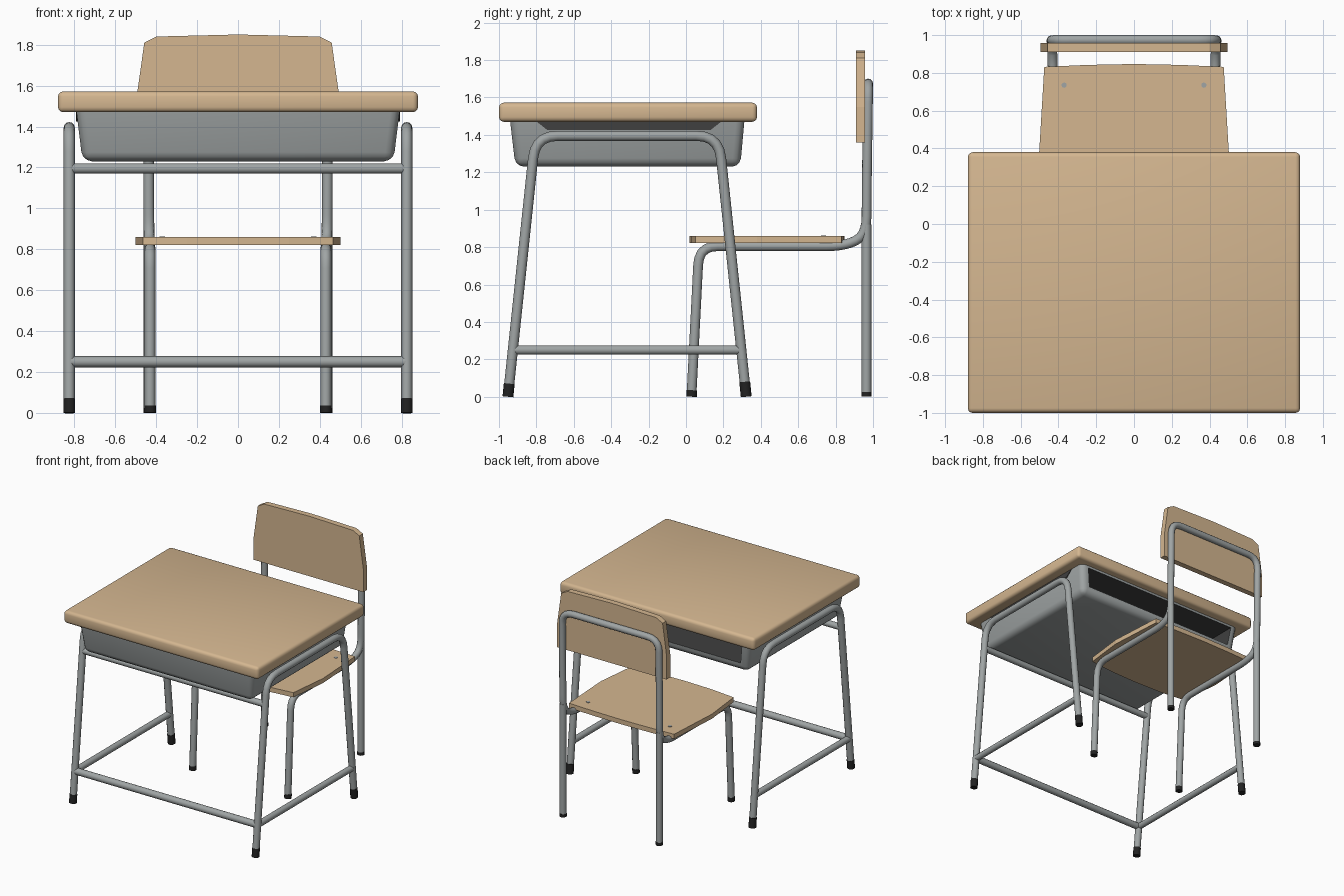
import bpy, bmesh, math
from mathutils import Vector

if "Cube" in bpy.data.objects:
    bpy.data.objects.remove(bpy.data.objects["Cube"])


def material(name, rgb):
    m = bpy.data.materials.new(name)
    m.diffuse_color = (*rgb, 1)
    m.use_nodes = True
    m.node_tree.nodes["Principled BSDF"].inputs["Base Color"].default_value = m.diffuse_color
    return m


WOOD = material("light wood", (0.66, 0.47, 0.28))
METAL = material("grey metal", (0.35, 0.375, 0.375))
RUBBER = material("black rubber", (0.016, 0.016, 0.016))
DARK = material("dark interior", (0.05, 0.05, 0.05))


def finish(name, bm, *mats, smooth=None):
    me = bpy.data.meshes.new(name)
    bm.normal_update()
    bm.to_mesh(me)
    bm.free()
    ob = bpy.data.objects.new(name, me)
    bpy.context.collection.objects.link(ob)
    for m in mats:
        me.materials.append(m)
    if smooth:
        bpy.ops.object.select_all(action='DESELECT')
        ob.select_set(True)
        bpy.context.view_layer.objects.active = ob
        bpy.ops.object.shade_smooth_by_angle(angle=math.radians(smooth))
    return ob


def tube(name, pts, r, mat=METAL, bend=0.0):
    """Round tube along a path whose inner corners are filleted."""
    pts = [Vector(p) for p in pts]
    path = [pts[0]]
    for a, b, c in zip(pts, pts[1:], pts[2:]):
        p = b + (a - b).normalized() * min(bend, (a - b).length * 0.48)
        q = b + (c - b).normalized() * min(bend, (c - b).length * 0.48)
        for i in range(6):
            t = i / 5
            path.append(p * (1 - t) ** 2 + b * 2 * t * (1 - t) + q * t * t)
    path.append(pts[-1])
    cu = bpy.data.curves.new(name, 'CURVE')
    cu.dimensions = '3D'
    cu.bevel_depth = r
    cu.bevel_resolution = 4
    cu.use_fill_caps = True
    sp = cu.splines.new('POLY')
    sp.points.add(len(path) - 1)
    for s, p in zip(sp.points, path):
        s.co = (*p, 1)
    tmp = bpy.data.objects.new(name + "_path", cu)
    bpy.context.collection.objects.link(tmp)
    dg = bpy.context.evaluated_depsgraph_get()
    me = bpy.data.meshes.new_from_object(tmp.evaluated_get(dg))
    bpy.data.objects.remove(tmp)
    bm = bmesh.new()
    bm.from_mesh(me)
    bmesh.ops.remove_doubles(bm, verts=bm.verts, dist=1e-5)
    bmesh.ops.recalc_face_normals(bm, faces=bm.faces)
    return finish(name, bm, mat, smooth=40)


def slab(name, pts, depth, mat):
    """Extrude a flat outline by a depth vector."""
    bm = bmesh.new()
    f = bm.faces.new([bm.verts.new(p) for p in pts])
    g = bmesh.ops.extrude_face_region(bm, geom=[f])
    bmesh.ops.translate(bm, vec=depth,
                        verts=[v for v in g['geom'] if isinstance(v, bmesh.types.BMVert)])
    bmesh.ops.recalc_face_normals(bm, faces=bm.faces)
    return finish(name, bm, mat)


def mirrored(half):
    """Close a right-hand outline by mirroring it in x."""
    return half + [(-x, y) for x, y in reversed(half) if x > 0]


def block(bottom, top):
    """Tapered block; each end is (x half width, y min, y max, z)."""
    bm = bmesh.new()
    rings = [[bm.verts.new(p) for p in ((-x, a, z), (x, a, z), (x, b, z), (-x, b, z))]
             for x, a, b, z in (bottom, top)]
    bm.faces.new(rings[0][::-1])
    bm.faces.new(rings[1])
    for i in range(4):
        j = (i + 1) % 4
        bm.faces.new((rings[0][i], rings[0][j], rings[1][j], rings[1][i]))
    return bm


# desk top with rounded edges
bm = block((0.88, -1.0, 0.38, 1.47), (0.88, -1.0, 0.38, 1.572))
bmesh.ops.bevel(bm, geom=bm.edges[:], offset=0.025, segments=3, profile=0.5, affect='EDGES')
finish("desk_top", bm, WOOD, smooth=50)

# book tray: tapered pan, rounded below, open toward the chair
bm = block((0.76, -0.912, 0.29, 1.23), (0.79, -0.94, 0.312, 1.472))
edges = [e for e in bm.edges if min(v.co.z for v in e.verts) < 1.3]
bmesh.ops.bevel(bm, geom=edges, offset=0.045, segments=3, profile=0.5, affect='EDGES')
bm.normal_update()
back = max(bm.faces, key=lambda f: f.normal.y * f.calc_area())
bmesh.ops.inset_individual(bm, faces=[back], thickness=0.03)
hole = bmesh.ops.extrude_discrete_faces(bm, faces=[back])['faces'][0]
bmesh.ops.translate(bm, vec=(0, -1.1, 0), verts=hole.verts)
hole.material_index = 1
for e in hole.edges:
    for f in e.link_faces:
        f.material_index = 1
finish("book_tray", bm, METAL, DARK, smooth=40)

# desk frame, both sides
Y0, R = -0.315, 0.027
for s, side in ((-1, "left"), (1, "right")):
    x = s * 0.825
    slab(f"{side}_tray_slot", [(s * 0.785, -0.80, 1.472), (s * 0.785, -0.74, 1.425),
                               (s * 0.785, 0.13, 1.425), (s * 0.785, 0.19, 1.472)],
         (s * 0.007, 0, 0), DARK)
    tube(f"{side}_desk_leg_frame",
         [(x, Y0 - 0.635, 0.02), (x, Y0 - 0.49, 1.395), (x, Y0 + 0.49, 1.395), (x, Y0 + 0.635, 0.02)],
         R, bend=0.12)
    tube(f"{side}_desk_side_bar", [(x, Y0 - 0.61, 0.25), (x, Y0 + 0.61, 0.25)], 0.025)
    tube(f"{side}_front_desk_foot", [(x, Y0 - 0.637, 0), (x, Y0 - 0.630, 0.07)], 0.029, RUBBER)
    tube(f"{side}_rear_desk_foot", [(x, Y0 + 0.637, 0), (x, Y0 + 0.629, 0.08)], 0.029, RUBBER)
tube("desk_lower_front_bar", [(-0.825, -0.925, 0.25), (0.825, -0.925, 0.25)], R)
tube("desk_upper_front_bar", [(-0.825, -0.825, 1.195), (0.825, -0.825, 1.195)], 0.025)

# chair frame: one tube from front leg, along the seat, over the back and down again
half = [(0.43, 0.03, 0.02), (0.43, 0.07, 0.805), (0.43, 0.85, 0.805),
        (0.435, 0.965, 0.865), (0.437, 0.966, 1.1), (0.437, 0.974, 1.675)]
tube("chair_frame", half + [(-x, y, z) for x, y, z in reversed(half)], 0.026, bend=0.1)
for s, side in ((-1, "left"), (1, "right")):
    x = s * 0.435
    tube(f"{side}_rear_chair_leg", [(x, 0.965, 0.01), (x, 0.965, 0.92)], 0.026)
    tube(f"{side}_rear_chair_foot", [(x, 0.965, 0), (x, 0.965, 0.025)], 0.028, RUBBER)
    tube(f"{side}_front_chair_foot", [(s * 0.43, 0.03, 0), (s * 0.43, 0.032, 0.035)], 0.028, RUBBER)
    tube(f"{side}_seat_screw", [(s * 0.37, 0.735, 0.85), (s * 0.37, 0.735, 0.863)], 0.014)

# seat board and backrest board
seat = mirrored([(0, 0.02), (0.25, 0.027), (0.465, 0.05), (0.502, 0.38), (0.475, 0.832), (0.25, 0.842), (0, 0.847)])
slab("seat", [(x, y, 0.822) for x, y in seat], (0, 0, 0.038), WOOD)
rest = mirrored([(0, 1.36), (0.495, 1.36), (0.495, 1.55), (0.458, 1.81), (0.40, 1.84), (0, 1.85)])
slab("backrest", [(x, 0.91, z) for x, z in rest], (0, 0.047, 0), WOOD)
